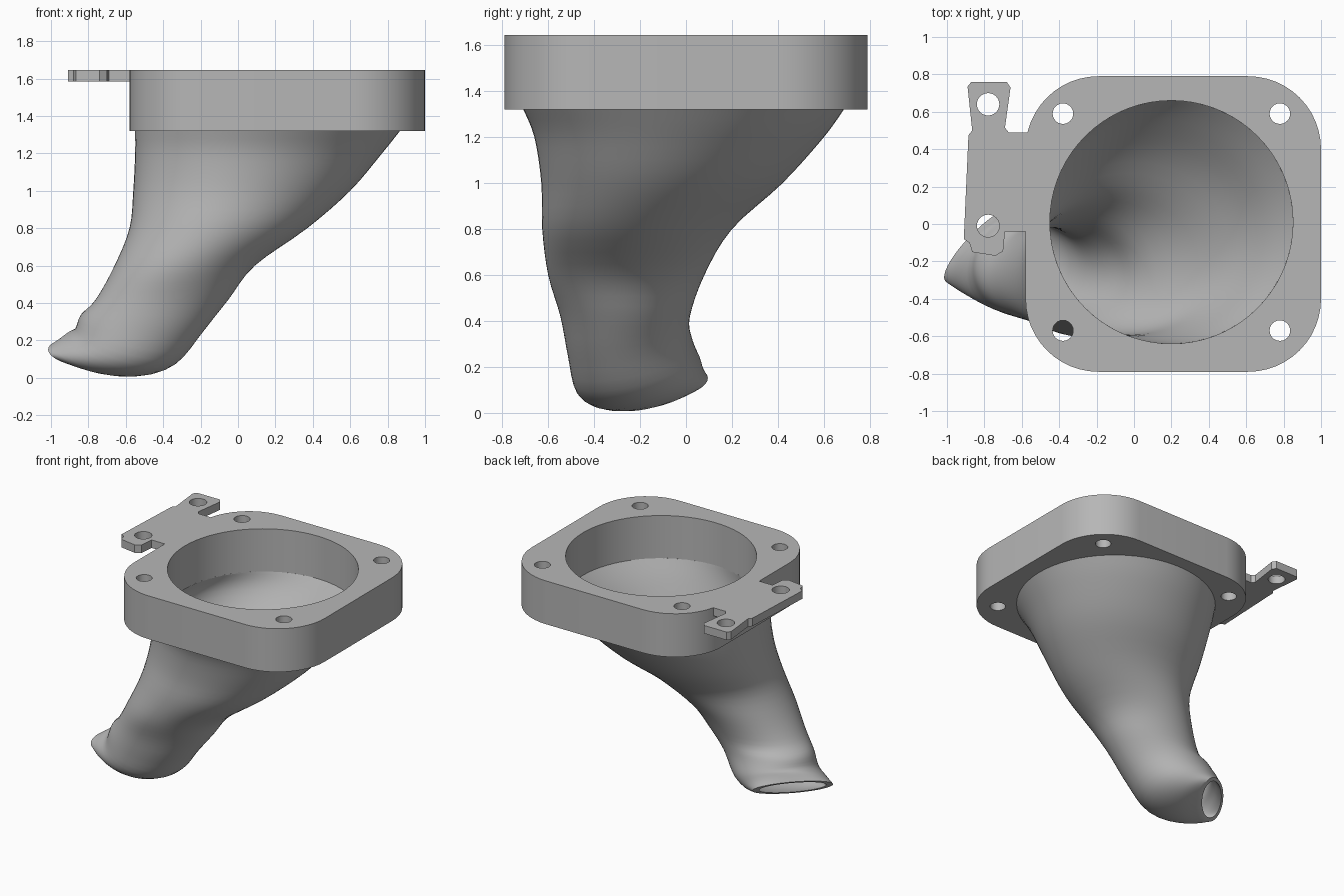
import bpy, bmesh
from math import sin, cos, pi, radians, sqrt

cube = bpy.data.objects.get("Cube")
if cube:
    bpy.data.objects.remove(cube, do_unlink=True)

grey = bpy.data.materials.new("plain_grey")
grey.use_nodes = True
grey.diffuse_color = (0.47, 0.47, 0.47, 1)
grey.node_tree.nodes["Principled BSDF"].inputs["Base Color"].default_value = (0.47, 0.47, 0.47, 1)


def finish(obj, angle):
    """Weld, orient, colour and smooth a part."""
    bm = bmesh.new()
    bm.from_mesh(obj.data)
    bmesh.ops.remove_doubles(bm, verts=bm.verts, dist=0.0005)
    bmesh.ops.recalc_face_normals(bm, faces=bm.faces)
    bm.to_mesh(obj.data)
    bm.free()
    obj.data.materials.clear()
    obj.data.materials.append(grey)
    bpy.ops.object.select_all(action='DESELECT')
    obj.select_set(True)
    bpy.context.view_layer.objects.active = obj
    bpy.ops.object.shade_smooth_by_angle(angle=radians(angle))


def circle(x, y, r, n=24):
    return [(x + r * cos(2 * pi * i / n), y + r * sin(2 * pi * i / n)) for i in range(n)]


def plate(name, loops, z0, z1):
    """Flat plate: first loop is the outline, the others are holes."""
    curve = bpy.data.curves.new(name, 'CURVE')
    curve.dimensions = '2D'
    curve.fill_mode = 'BOTH'
    curve.extrude = (z1 - z0) / 2
    for loop in loops:
        spline = curve.splines.new('POLY')
        spline.points.add(len(loop) - 1)
        for point, (x, y) in zip(spline.points, loop):
            point.co = (x, y, 0, 1)
        spline.use_cyclic_u = True
    obj = bpy.data.objects.new(name, curve)
    bpy.context.collection.objects.link(obj)
    bpy.ops.object.select_all(action='DESELECT')
    obj.select_set(True)
    bpy.context.view_layer.objects.active = obj
    bpy.ops.object.convert(target='MESH')
    obj = bpy.context.view_layer.objects.active
    obj.data.transform(obj.matrix_world)
    for v in obj.data.vertices:
        v.co.z += (z0 + z1) / 2
    finish(obj, 30)
    return obj


# Mounting flange: rounded block with a bore and four bolt holes
R = 0.39
outline = []
for quarter, (cx, cy) in enumerate([(0.61, 0.4), (-0.19, 0.4), (-0.19, -0.4), (0.61, -0.4)]):
    for i in range(13):
        a = (quarter + i / 12) * pi / 2
        outline.append((cx + R * cos(a), cy + R * sin(a)))
bolts = [circle(x, y, 0.055) for x in (-0.38, 0.78) for y in (-0.57, 0.59)]
plate("flange", [outline, circle(0.2, 0.01, 0.65, 72)] + bolts, 1.32, 1.645)

# Side bracket: thin tab with two screw holes
tab = [(-0.57, 0.49), (-0.67, 0.49), (-0.69, 0.515), (-0.66, 0.73), (-0.68, 0.76),
       (-0.87, 0.76), (-0.89, 0.735), (-0.865, 0.5), (-0.885, 0.475), (-0.91, -0.08),
       (-0.88, -0.1), (-0.865, -0.15), (-0.74, -0.17), (-0.7, -0.145), (-0.69, -0.04), (-0.57, -0.04)]
plate("side_bracket", [tab, circle(-0.78, 0.64, 0.06), circle(-0.78, -0.01, 0.06)], 1.585, 1.645)

# Duct sections: centre x, y, z, half widths, diagonal skew, tilt
sections = [
    (-0.81, -0.11, 0.13, 0.205, 0.205, 0.51, 1.0),
    (-0.72, -0.155, 0.13, 0.232, 0.23, 0.31, 0.82),
    (-0.6, -0.21, 0.17, 0.278, 0.268, 0.08, 0.45),
    (-0.515, -0.245, 0.29, 0.325, 0.27, 0, 0.2),
    (-0.405, -0.265, 0.42, 0.355, 0.282, 0, 0),
    (-0.285, -0.26, 0.6, 0.375, 0.34, 0, 0),
    (-0.105, -0.213, 0.8, 0.475, 0.413, 0, 0),
    (0.02, -0.105, 1.0, 0.58, 0.525, 0, 0),
    (0.11, -0.03, 1.2, 0.66, 0.63, 0, 0),
    (0.16, -0.01, 1.325, 0.71, 0.7, 0, 0),
]


def smooth_sections(rows, steps=4):
    """Spline through the section values."""
    out = []
    for i in range(len(rows) - 1):
        p0, p1, p2, p3 = (rows[min(max(i + k, 0), len(rows) - 1)] for k in (-1, 0, 1, 2))
        for s in range(steps):
            t = s / steps
            out.append([b + 0.5 * t * (c - a + t * (2*a - 5*b + 4*c - d + t * (3*(b - c) + d - a)))
                        for a, b, c, d in zip(p0, p1, p2, p3)])
    return out + [list(rows[-1])]


N = 64


def add_ring(bm, row):
    cx, cy, cz, rx, ry, skew, tilt = row
    ring = []
    for i in range(N):
        t = 2 * pi * i / N
        dx, dy = rx * cos(t - skew), ry * sin(t + skew)
        ring.append(bm.verts.new((cx + dx, cy + dy, cz + tilt * (dy - dx) / sqrt(2))))
    return ring


# Inner wall is inset and ends on the flange bore
outer = smooth_sections(sections)
inset = [r[:3] + (r[3] - 0.035, r[4] - 0.035) + r[5:] for r in sections[:-1]]
inner = smooth_sections(inset + [(0.2, 0.01, 1.325, 0.65, 0.65, 0, 0)])

bm = bmesh.new()
rings = [add_ring(bm, r) for r in outer[::-1] + inner]
for a, b in zip(rings, rings[1:] + rings[:1]):
    for i in range(N):
        j = (i + 1) % N
        bm.faces.new((a[i], a[j], b[j], b[i]))
mesh = bpy.data.meshes.new("duct")
bm.to_mesh(mesh)
bm.free()
duct = bpy.data.objects.new("duct", mesh)
bpy.context.collection.objects.link(duct)
finish(duct, 40)
